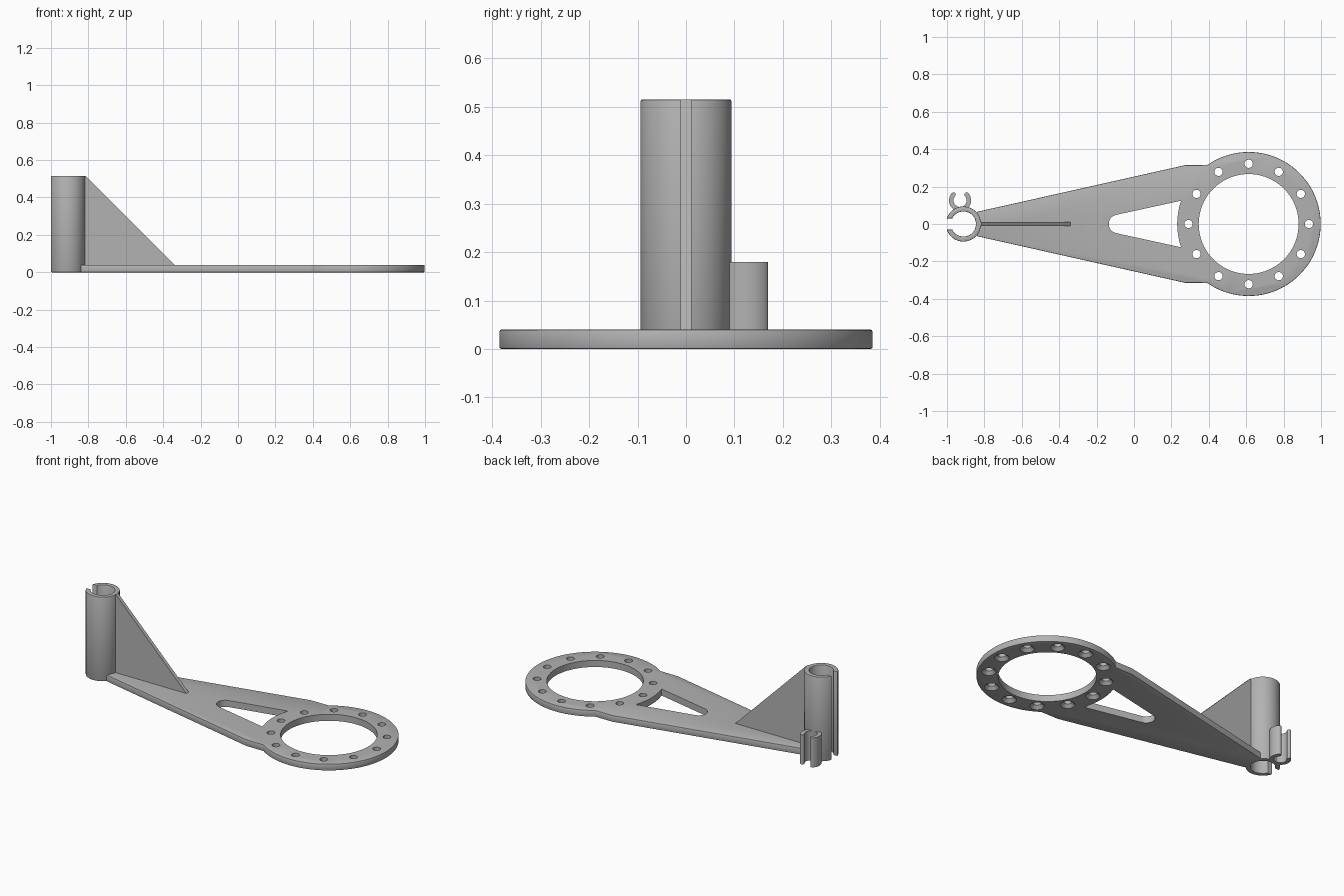
import bpy, bmesh
from math import sin, cos, pi, radians, hypot, atan2
from mathutils import Matrix

cube = bpy.data.objects.get("Cube")
if cube:
    bpy.data.objects.remove(cube)

grey = bpy.data.materials.new("light_grey")
grey.use_nodes = True
COLOUR = (0.45, 0.45, 0.45, 1)
grey.diffuse_color = COLOUR
grey.node_tree.nodes["Principled BSDF"].inputs["Base Color"].default_value = COLOUR


def arc(cx, cy, r, start, end, n):
    """Points along an arc, angles in degrees."""
    angles = [radians(start + (end - start) * i / n) for i in range(n + 1)]
    return [(cx + r * cos(a), cy + r * sin(a)) for a in angles]


def prism(name, points, z0, z1, bevel=0.0):
    """Extrude a 2D outline from z0 to z1, with optionally softened rims."""
    bm = bmesh.new()
    base = bm.faces.new([bm.verts.new((x, y, z0)) for x, y in points])
    top = bmesh.ops.extrude_face_region(bm, geom=[base])["geom"]
    moved = [v for v in top if isinstance(v, bmesh.types.BMVert)]
    bmesh.ops.translate(bm, verts=moved, vec=(0, 0, z1 - z0))
    bmesh.ops.recalc_face_normals(bm, faces=bm.faces)
    if bevel:
        rims = [e for e in bm.edges if abs(e.verts[0].co.z - e.verts[1].co.z) < 1e-6]
        bmesh.ops.bevel(bm, geom=rims, offset=bevel, segments=2, profile=0.5,
                        affect='EDGES')
    return finish(name, bm)


def finish(name, bm):
    mesh = bpy.data.meshes.new(name)
    bm.to_mesh(mesh)
    bm.free()
    mesh.materials.append(grey)
    obj = bpy.data.objects.new(name, mesh)
    bpy.context.collection.objects.link(obj)
    return obj


def activate(obj):
    bpy.ops.object.select_all(action='DESELECT')
    obj.select_set(True)
    bpy.context.view_layer.objects.active = obj


def cut(obj, cutter):
    mod = obj.modifiers.new("cut", 'BOOLEAN')
    mod.operation = 'DIFFERENCE'
    mod.solver = 'EXACT'
    mod.object = cutter
    activate(obj)
    bpy.ops.object.modifier_apply(modifier=mod.name)
    bpy.data.objects.remove(cutter)


def screw_cutter(x, y):
    """Straight hole widening to a countersink on the underside."""
    bm = bmesh.new()
    rings = []
    for r, z in ((0.044, -0.004), (0.022, 0.018), (0.022, 0.06)):
        rings.append([bm.verts.new((px, py, z)) for px, py in arc(x, y, r, 0, 345, 23)])
    for low, high in zip(rings, rings[1:]):
        for i in range(len(low)):
            j = (i + 1) % len(low)
            bm.faces.new((low[i], low[j], high[j], high[i]))
    bm.faces.new(rings[0][::-1])
    bm.faces.new(rings[-1])
    return finish("screw_cutter", bm)


THICK = 0.04
RING_X, RING_R = 0.613, 0.385
TUBE_X, TUBE_R, BORE_R = -0.912, 0.094, 0.067

# Base plate: round mounting ring joined to a tapering arm
outline = arc(RING_X, 0, RING_R, -125, 125, 80)
outline += [(0.275, 0.315), (-0.84, 0.065), (-0.84, -0.065), (0.275, -0.315)]
plate = prism("base_plate", outline, 0, THICK, bevel=0.004)

# Large opening and the rounded triangular window
cut(plate, prism("bore_cutter", arc(RING_X, 0, 0.267, 0, 356.25, 95), -0.1, 0.1))
window = arc(RING_X, 0, 0.382, 161, 199, 14)
window += arc(-0.085, 0, 0.05, 257, 103, 16)
cut(plate, prism("window_cutter", window, -0.1, 0.1))

# Twelve countersunk screw holes
for k in range(12):
    a = k * pi / 6
    cut(plate, screw_cutter(RING_X + 0.322 * cos(a), 0.322 * sin(a)))

# Split tube, open towards the outer end
gap = 0.03
outer_gap = 180 - 180 / pi * atan2(gap, (TUBE_R ** 2 - gap ** 2) ** 0.5)
inner_gap = 180 - 180 / pi * atan2(gap, (BORE_R ** 2 - gap ** 2) ** 0.5)
ring = arc(TUBE_X, 0, TUBE_R, -outer_gap, outer_gap, 56)
ring += arc(TUBE_X, 0, BORE_R, inner_gap, -inner_gap, 56)
tube = prism("split_tube", ring, 0, 0.515, bevel=0.004)

# Small cable clip with rounded tips, open towards the back
CX, CY, MID, HALF = -0.93, 0.126, 0.047, 0.012
a0, a1 = 138, 402
clip_points = arc(CX, CY, MID + HALF, a0, a1, 40)
tip = radians(a1)
clip_points += arc(CX + MID * cos(tip), CY + MID * sin(tip), HALF, a1, a1 + 180, 8)[1:-1]
clip_points += arc(CX, CY, MID - HALF, a1, a0, 40)
tip = radians(a0)
clip_points += arc(CX + MID * cos(tip), CY + MID * sin(tip), HALF, a0 - 180, a0, 8)[1:-1]
clip = prism("cable_clip", clip_points, 0, 0.18)

# Triangular stiffening rib, drawn flat then stood upright
rib = prism("stiffening_rib", [(-0.835, 0.03), (-0.33, 0.03), (-0.815, 0.515), (-0.835, 0.515)],
            -0.011, 0.011)
rib.data.transform(Matrix.Rotation(pi / 2, 4, 'X'))

for obj in (plate, tube, clip, rib):
    activate(obj)
    bpy.ops.object.shade_smooth_by_angle(angle=radians(30))
